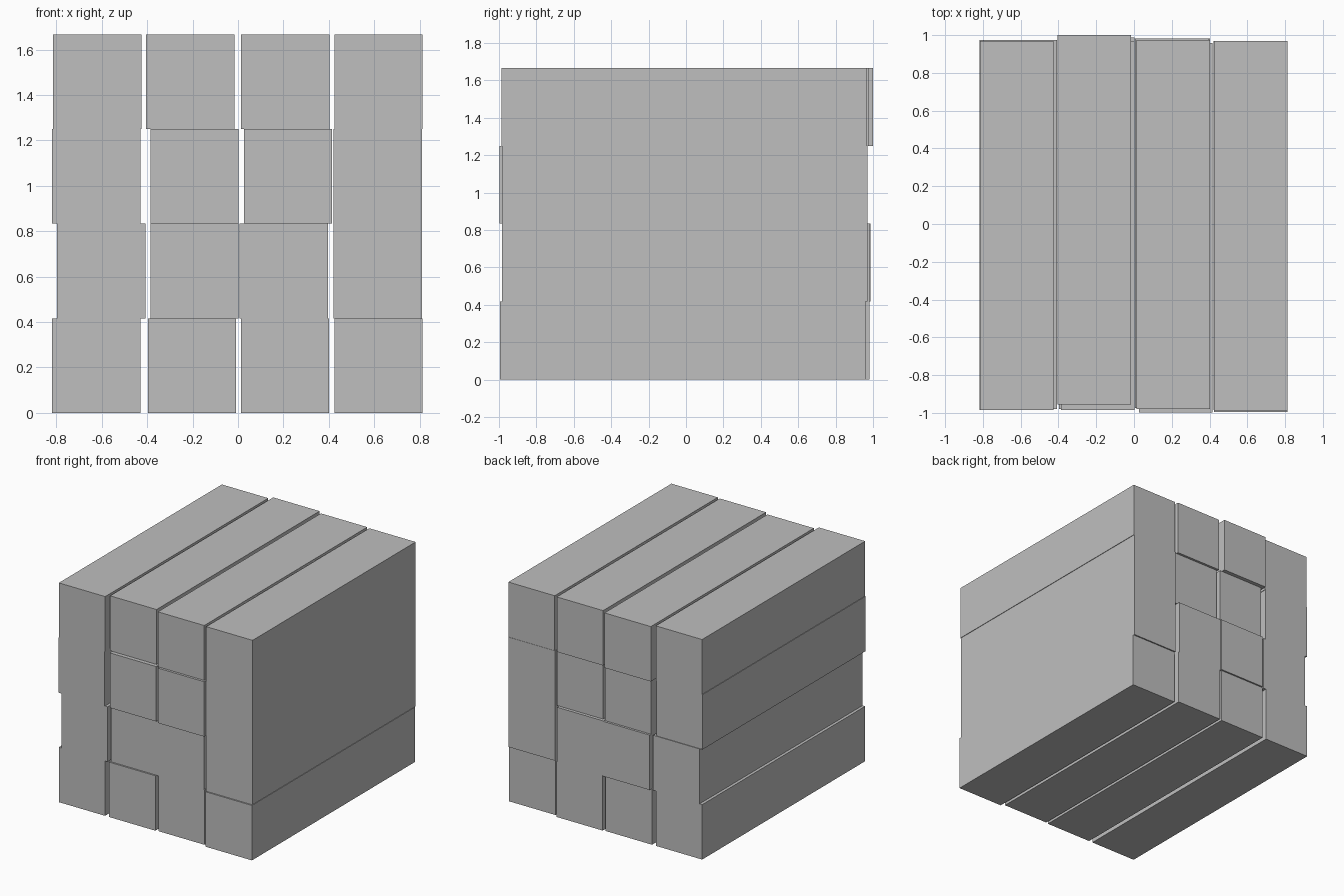
import bpy

if "Cube" in bpy.data.objects:
    bpy.data.objects.remove(bpy.data.objects["Cube"])

WIDTH, LENGTH, HEIGHT = 0.389, 1.955, 0.4167

grey = bpy.data.materials.new("plain_grey")
grey.use_nodes = True
grey.diffuse_color = (0.52, 0.52, 0.52, 1)
grey.node_tree.nodes["Principled BSDF"].inputs["Base Color"].default_value = (0.52, 0.52, 0.52, 1)


def beam(name, x, front, z):
    """One square-cut beam, placed by its middle x, front end and underside."""
    bpy.ops.mesh.primitive_cube_add(size=1, location=(x, front + LENGTH / 2, z + HEIGHT / 2))
    ob = bpy.context.object
    ob.name = name
    ob.scale = (WIDTH, LENGTH, HEIGHT)
    bpy.ops.object.transform_apply(location=False, rotation=False, scale=True)
    ob.data.materials.append(grey)


# Slightly uneven stack, bottom row first: (middle x, front end) of each beam
rows = [
    [(-0.624, -0.98), (-0.203, -0.98), (0.207, -0.974), (0.619, -0.995)],
    [(-0.602, -0.98), (-0.192, -0.968), (0.201, -0.974), (0.615, -0.985)],
    [(-0.624, -0.985), (-0.192, -0.985), (0.220, -0.998), (0.615, -0.985)],
    [(-0.620, -0.985), (-0.210, -0.955), (0.208, -0.98), (0.619, -0.987)],
]
for r, row in enumerate(rows):
    for c, (x, front) in enumerate(row):
        beam(f"beam_row_{r + 1}_column_{c + 1}", x, front, r * HEIGHT)
